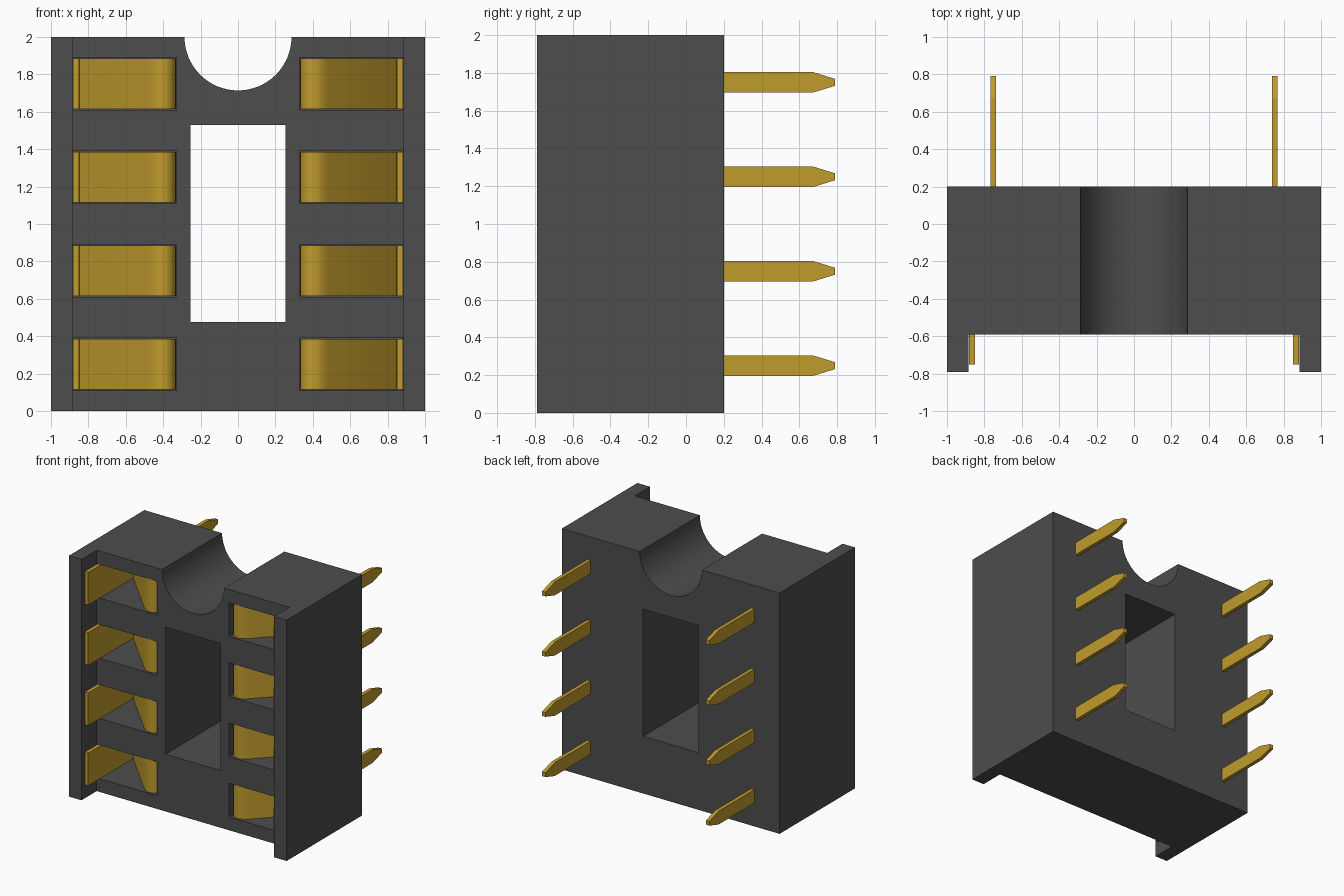
import bpy, bmesh, math
from mathutils import Vector

cube = bpy.data.objects.get("Cube")
if cube:
    bpy.data.objects.remove(cube, do_unlink=True)


def material(name, rgb):
    m = bpy.data.materials.new(name)
    m.use_nodes = True
    m.diffuse_color = (*rgb, 1)
    m.node_tree.nodes["Principled BSDF"].inputs["Base Color"].default_value = (*rgb, 1)
    return m


GREY = material("dark grey plastic", (0.075, 0.075, 0.075))
GOLD = material("gold metal", (0.53, 0.33, 0.026))


def prism(name, outline, vec, mat):
    """Extrude a closed 3D outline along vec."""
    bm = bmesh.new()
    face = bm.faces.new([bm.verts.new(p) for p in outline])
    ext = bmesh.ops.extrude_face_region(bm, geom=[face])
    bmesh.ops.translate(bm, vec=vec, verts=[g for g in ext["geom"] if isinstance(g, bmesh.types.BMVert)])
    bmesh.ops.recalc_face_normals(bm, faces=bm.faces)
    me = bpy.data.meshes.new(name)
    bm.to_mesh(me)
    bm.free()
    me.materials.append(mat)
    ob = bpy.data.objects.new(name, me)
    bpy.context.collection.objects.link(ob)
    return ob


def box(name, x0, x1, y0, y1, z0, z1, mat):
    return prism(name, [(x0, y0, z0), (x1, y0, z0), (x1, y1, z0), (x0, y1, z0)], (0, 0, z1 - z0), mat)


def smooth(ob):
    bpy.ops.object.select_all(action="DESELECT")
    ob.select_set(True)
    bpy.context.view_layer.objects.active = ob
    bpy.ops.object.shade_smooth_by_angle(angle=math.radians(35))


def ribbon(path, half):
    """Closed outline of a strip of even thickness around a 2D path."""
    pts = [Vector(p) for p in path]
    a, b = [], []
    for i, p in enumerate(pts):
        d0 = (p - pts[max(i - 1, 0)]).normalized()
        d1 = (pts[min(i + 1, len(pts) - 1)] - p).normalized()
        t = (d0 + d1).normalized()
        n = Vector((-t.y, t.x)) * half
        a.append(p + n)
        b.append(p - n)
    return a + b[::-1]


ROWS = [0.25, 0.75, 1.25, 1.75]
FRONT, BACK, LIP, INNER = -0.59, 0.20, -0.79, 0.885

# Body: channel section with two side lips
section = [(-1, LIP), (-INNER, LIP), (-INNER, FRONT), (INNER, FRONT),
           (INNER, LIP), (1, LIP), (1, BACK), (-1, BACK)]
body = prism("socket_body", [(x, y, 0) for x, y in section], (0, 0, 2), GREY)

# Cutters: centre window, round notch and contact pockets
cutters = [box("window_cutter", -0.253, 0.253, -1, 1, 0.475, 1.53, GREY)]
ring = [(0.286 * math.cos(k * math.tau / 64), -1, 2 + 0.286 * math.sin(k * math.tau / 64)) for k in range(64)]
cutters.append(prism("notch_cutter", ring, (0, 2, 0), GREY))
for s in (-1, 1):
    for z in ROWS:
        x0, x1 = sorted((s * 0.33, s * 0.883))
        cutters.append(box("pocket_cutter", x0, x1, -0.7, -0.08, z - 0.14, z + 0.14, GREY))
for c in cutters:
    c.hide_render = True
    mod = body.modifiers.new("cut", "BOOLEAN")
    mod.operation = "DIFFERENCE"
    mod.solver = "EXACT"
    mod.object = c
bpy.context.view_layer.update()
cut_mesh = bpy.data.meshes.new_from_object(body.evaluated_get(bpy.context.evaluated_depsgraph_get()))
body.modifiers.clear()
body.data = cut_mesh
for c in cutters:
    bpy.data.objects.remove(c, do_unlink=True)
smooth(body)

# Contacts: flat outer leg, tight bend, sloping spring leaf with rolled tip
leaf_path = [(0.866, -0.75), (0.866, -0.19), (0.860, -0.155), (0.846, -0.145), (0.825, -0.165),
             (0.475, -0.527), (0.445, -0.554), (0.415, -0.569), (0.385, -0.567),
             (0.362, -0.550), (0.349, -0.522), (0.346, -0.48), (0.346, -0.38)]
leaf = ribbon(leaf_path, 0.015)

# Pins: flat blade with a tapered tip
blade = [(-0.12, -0.055), (0.67, -0.055), (0.79, -0.018), (0.79, 0.018), (0.67, 0.055), (-0.12, 0.055)]

for s, side in ((1, "left"), (-1, "right")):
    for i, z in enumerate(ROWS, 1):
        spring = prism(f"{side}_contact_{i}", [(s * p.x, p.y, z - 0.136) for p in leaf], (0, 0, 0.272), GOLD)
        smooth(spring)
        prism(f"{side}_pin_{i}", [(s * 0.737, y, z + h) for y, h in blade], (s * 0.031, 0, 0), GOLD)
